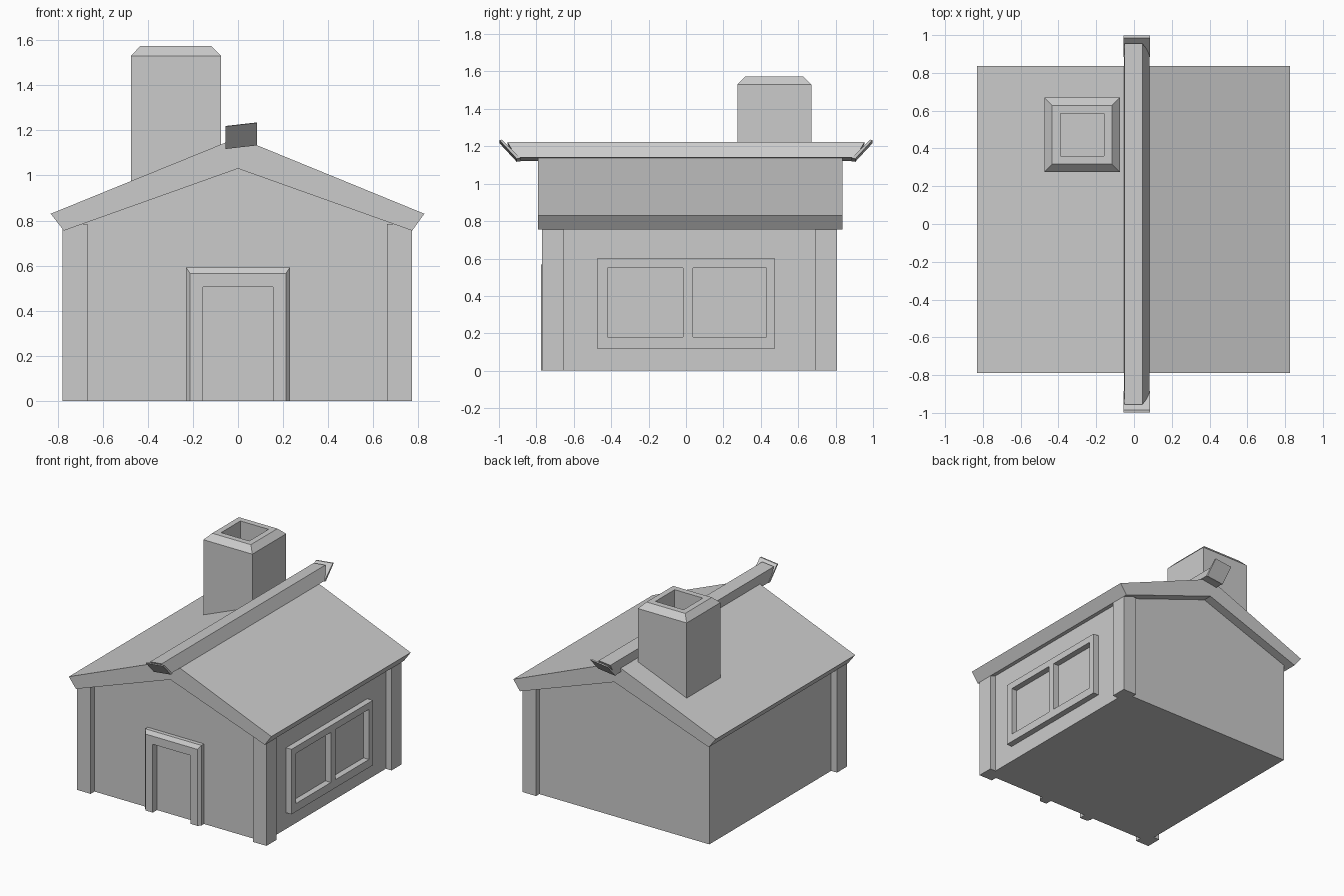
import bpy, bmesh

if "Cube" in bpy.data.objects:
    bpy.data.objects.remove(bpy.data.objects["Cube"])


def loft(name, rings):
    """Skin a stack of equal-length point loops and cap both ends."""
    bm = bmesh.new()
    loops = [[bm.verts.new(p) for p in r] for r in rings]
    for a, b in zip(loops, loops[1:]):
        for i in range(len(a)):
            j = (i + 1) % len(a)
            bm.faces.new((a[i], a[j], b[j], b[i]))
    bm.faces.new(loops[0])
    bm.faces.new(loops[-1])
    bmesh.ops.recalc_face_normals(bm, faces=bm.faces)
    me = bpy.data.meshes.new(name)
    bm.to_mesh(me)
    bm.free()
    ob = bpy.data.objects.new(name, me)
    bpy.context.collection.objects.link(ob)
    return ob


def prism_y(name, profile, y0, y1):
    return loft(name, [[(x, y, z) for x, z in profile] for y in (y0, y1)])


def rect(x0, x1, y0, y1, z):
    return [(x0, y0, z), (x1, y0, z), (x1, y1, z), (x0, y1, z)]


def box(name, x0, x1, y0, y1, z0, z1):
    return loft(name, [rect(x0, x1, y0, y1, z) for z in (z0, z1)])


# Walls with gables
prism_y("walls", [(-.73, 0), (.725, 0), (.725, .78), (0, 1.05), (-.73, .78)], -.725, .77)

# Gabled roof with slanted eave edges
prism_y("roof", [(-.83, .83), (0, 1.168), (.826, .83), (.772, .755),
                 (0, 1.03), (-.772, .755)], -.79, .837)

# Corner posts (the back left corner has none)
for name, x, y in (("front_left_post", -.778, -.77), ("front_right_post", .66, -.77),
                   ("back_right_post", .66, .69)):
    box(name, x, x + .112, y, y + .118, 0, .785)

# Door surround, tapering towards the front
def arch(w, h, y):
    return [(-w, y, 0), (-w, y, h), (w, y, h), (w, y, 0),
            (.155, y, 0), (.155, y, .505), (-.155, y, .505), (-.155, y, 0)]

loft("door_frame", [arch(.23, .592, -.70), arch(.23, .592, -.755), arch(.212, .565, -.775)])

# Side window frame: rails, stiles and centre bar
for name, y0, y1, z0, z1 in (("window_sill", -.475, .475, .12, .18),
                             ("window_head", -.475, .475, .55, .60),
                             ("window_front_stile", -.475, -.42, .18, .55),
                             ("window_centre_bar", -.015, .038, .18, .55),
                             ("window_back_stile", .43, .475, .18, .55)):
    box(name, .70, .77, y0, y1, z0, z1)

# Ridge beam with slanted ends
loft("ridge_beam", [[(-.053, s * .905, 1.12), (-.05, s * .955, 1.212),
                     (.045, s * .955, 1.222), (.083, s * .905, 1.14)] for s in (-1, 1)])

# Flared plates closing the beam ends
for name, s in (("front_ridge_end", -1), ("back_ridge_end", 1)):
    loft(name, [[(x, s * .905, 1.117 + d), (x, s * .998, 1.217 + d),
                 (x, s * .985, 1.219 + d), (x, s * .885, 1.12 + d)]
                for x, d in ((-.055, 0), (.085, .016))])

# Chimney with chamfered rim and open flue
def flue(inset, z):
    return rect(-.475 + inset, -.075 - inset, .275 + inset, .67 - inset, z)

loft("chimney", [flue(0, .93), flue(0, 1.53), flue(.042, 1.573),
                 flue(.085, 1.573), flue(.085, 1.27)])
